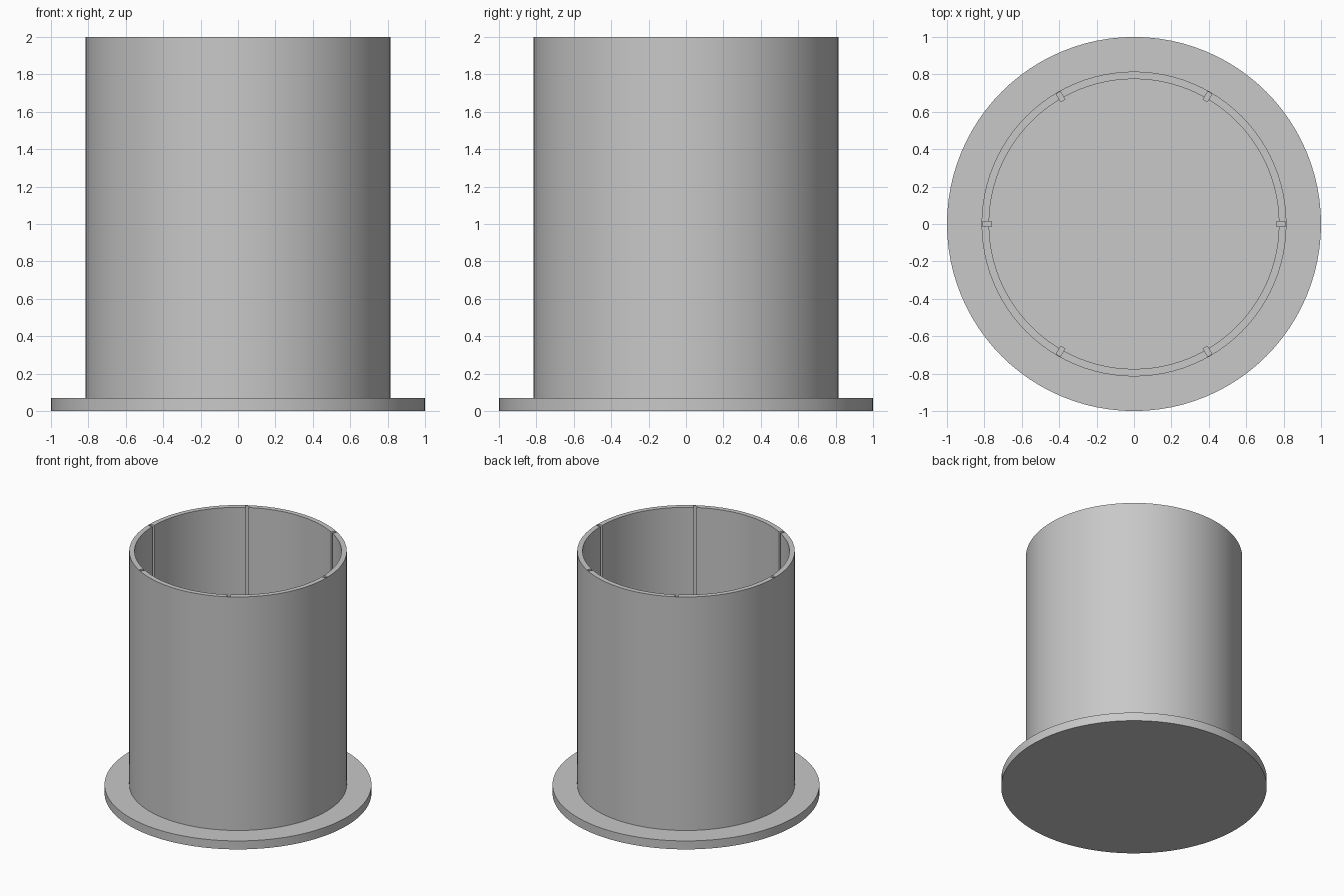
import bpy
import bmesh
from math import cos, sin, radians, tau
from mathutils import Matrix

old = bpy.data.objects.get("Cube")
if old:
    bpy.data.objects.remove(old, do_unlink=True)

SIDES = 96
FLOOR_Z, TOP_Z = 0.07, 2.0
FLANGE_R, OUTER_R, INNER_R = 1.0, 0.815, 0.775

grey = bpy.data.materials.new("light grey")
grey.use_nodes = True
colour = (0.58, 0.58, 0.58, 1)
grey.diffuse_color = colour
grey.node_tree.nodes["Principled BSDF"].inputs["Base Color"].default_value = colour


def add_object(name, bm):
    bmesh.ops.recalc_face_normals(bm, faces=bm.faces)
    mesh = bpy.data.meshes.new(name)
    bm.to_mesh(mesh)
    bm.free()
    mesh.materials.append(grey)
    obj = bpy.data.objects.new(name, mesh)
    bpy.context.collection.objects.link(obj)
    return obj


# Flanged cup: one closed profile, with a disc at each end of the axis
profile = [(FLANGE_R, 0), (FLANGE_R, FLOOR_Z), (OUTER_R, FLOOR_Z),
           (OUTER_R, TOP_Z), (INNER_R, TOP_Z), (INNER_R, FLOOR_Z)]
bm = bmesh.new()
rings = [[bm.verts.new((r * cos(tau * i / SIDES), r * sin(tau * i / SIDES), z))
          for i in range(SIDES)] for r, z in profile]
for low, high in zip(rings, rings[1:]):
    for i in range(SIDES):
        j = (i + 1) % SIDES
        bm.faces.new((low[i], low[j], high[j], high[i]))
bm.faces.new(rings[0])
bm.faces.new(rings[-1])
cup = add_object("flanged_cup", bm)

# Six upright grooves in the inside wall, just marking the floor
bm = bmesh.new()
slot_in, slot_out, slot_width = 0.762, 0.81, 0.026
slot_low, slot_high = FLOOR_Z - 0.01, TOP_Z + 0.1
for k in range(6):
    place = (Matrix.Rotation(radians(60 * k), 4, "Z")
             @ Matrix.Translation(((slot_in + slot_out) / 2, 0, (slot_low + slot_high) / 2))
             @ Matrix.Diagonal((slot_out - slot_in, slot_width, slot_high - slot_low, 1)))
    bmesh.ops.create_cube(bm, size=1, matrix=place)
cutter = add_object("groove_cutter", bm)
cutter.hide_render = True

bpy.ops.object.select_all(action="DESELECT")
cup.select_set(True)
bpy.context.view_layer.objects.active = cup
cut = cup.modifiers.new("grooves", "BOOLEAN")
cut.operation = "DIFFERENCE"
cut.solver = "EXACT"
cut.object = cutter
bpy.ops.object.modifier_apply(modifier=cut.name)
bpy.data.objects.remove(cutter, do_unlink=True)

bpy.ops.object.shade_smooth_by_angle(angle=radians(30))
